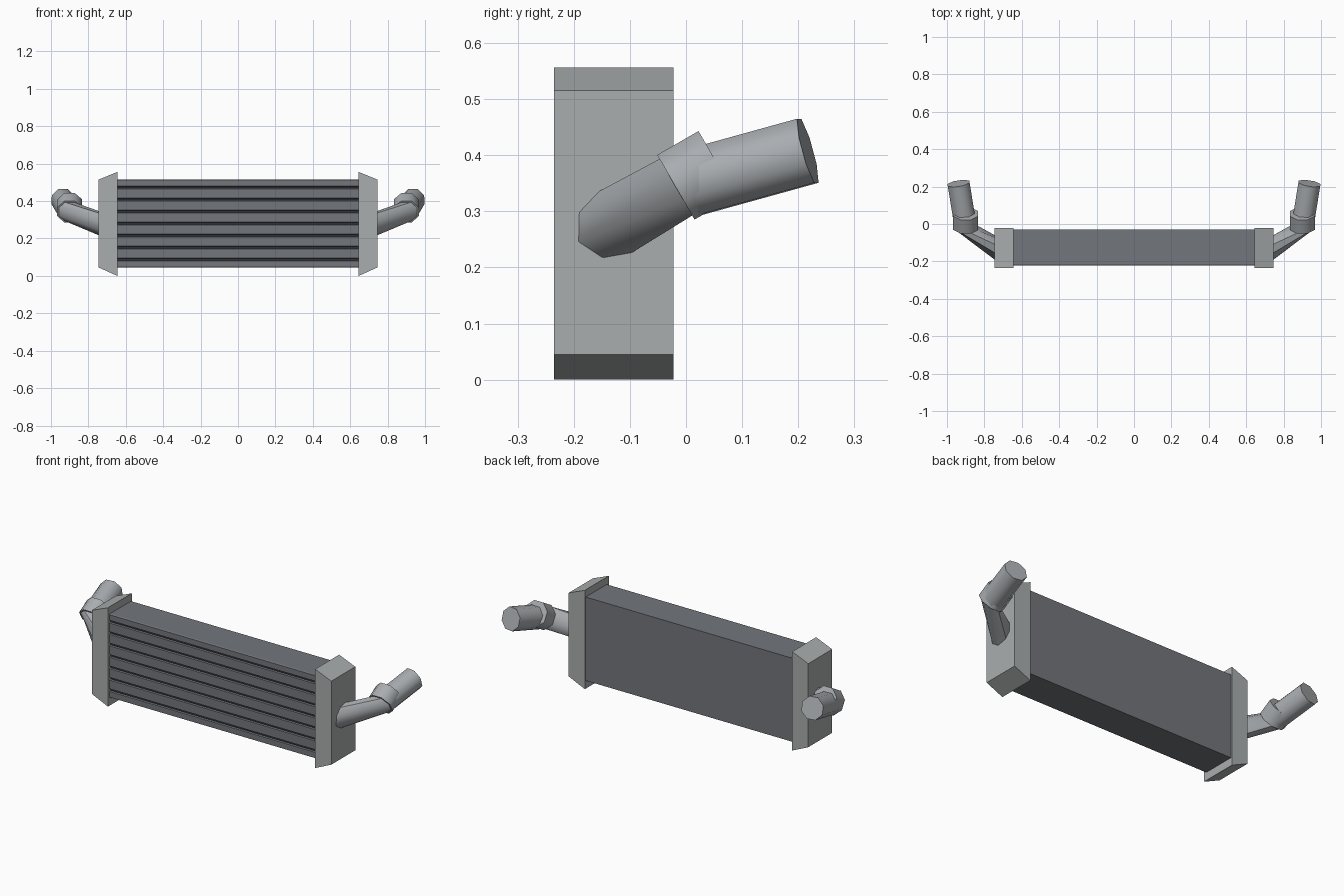
import bpy, bmesh, math
from mathutils import Vector

if "Cube" in bpy.data.objects:
    bpy.data.objects.remove(bpy.data.objects["Cube"])


def material(name, rgb):
    m = bpy.data.materials.new(name)
    m.use_nodes = True
    m.diffuse_color = (*rgb, 1)
    m.node_tree.nodes["Principled BSDF"].inputs["Base Color"].default_value = (*rgb, 1)
    return m


TANK = material("tank grey", (0.40, 0.42, 0.42))
CORE = material("core grey", (0.17, 0.18, 0.20))
GAP = material("gap dark", (0.03, 0.03, 0.04))
PIPE = material("pipe metal", (0.40, 0.42, 0.44))


def finish(bm, name, *mats):
    bmesh.ops.recalc_face_normals(bm, faces=bm.faces)
    me = bpy.data.meshes.new(name)
    bm.to_mesh(me)
    bm.free()
    ob = bpy.data.objects.new(name, me)
    bpy.context.collection.objects.link(ob)
    for m in mats:
        me.materials.append(m)
    return ob


def loft(name, rings, *mats):
    """Skin a list of equal rings of points and cap both ends."""
    bm = bmesh.new()
    rows = [[bm.verts.new(p) for p in ring] for ring in rings]
    n = len(rows[0])
    for a, b in zip(rows, rows[1:]):
        for i in range(n):
            j = (i + 1) % n
            bm.faces.new((a[i], a[j], b[j], b[i]))
    bm.faces.new(rows[0])
    bm.faces.new(rows[-1])
    return finish(bm, name, *mats)


def rect_x(x, y0, y1, z0, z1):
    return [(x, y0, z0), (x, y1, z0), (x, y1, z1), (x, y0, z1)]


def circle(center, axis, radius, sides=8):
    axis = Vector(axis).normalized()
    u = axis.cross(Vector((0, 0, 1))).normalized()
    v = u.cross(axis)
    angles = [math.tau * (i + 0.5) / sides for i in range(sides)]
    return [Vector(center) + radius * (u * math.cos(a) + v * math.sin(a)) for a in angles]


def smooth(ob):
    bpy.ops.object.select_all(action='DESELECT')
    ob.select_set(True)
    bpy.context.view_layer.objects.active = ob
    bpy.ops.object.shade_smooth_by_angle(angle=math.radians(50))


# Core block, dark on the front face behind the slats
HALF, BACK, FRONT, LOW, HIGH = 0.65, -0.03, -0.214, 0.045, 0.515
core = loft("core_block", [rect_x(s * HALF, FRONT, BACK, LOW, HIGH) for s in (-1, 1)], CORE, GAP)
for f in core.data.polygons:
    f.material_index = 1 if f.normal.y < -0.9 else 0

# Front slats with chamfered edges
pitch, gap, lip = 0.0642, 0.009, 0.003
for i in range(8):
    mid = 0.088 + pitch * (i - 0.5)
    z0 = LOW if i == 0 else mid - (pitch - gap) / 2
    z1 = HIGH if i == 7 else mid + (pitch - gap) / 2
    profile = [(FRONT, z0), (FRONT - 0.008, z0 + lip), (FRONT - 0.008, z1 - lip), (FRONT, z1)]
    loft(f"front_slat_{i + 1}", [[(s * HALF, y, z) for y, z in profile] for s in (-1, 1)], CORE)

# End tanks and elbow pipes, mirrored to both sides
for side, s in (("left", 1), ("right", -1)):
    loft(f"{side}_end_tank",
         [rect_x(s * 0.645, -0.235, -0.022, 0, 0.556),
          rect_x(s * 0.745, -0.235, -0.022, LOW, HIGH)], TANK)

    inlet = Vector((s * 0.70, -0.152, 0.266))
    joint = Vector((s * 0.90, -0.018, 0.343))
    mouth = Vector((s * 0.938, 0.217, 0.408))
    collar_axis = Vector((0, 0.866, 0.5))
    flow = mouth - joint

    smooth(loft(f"{side}_inner_pipe",
                [circle(inlet, joint - inlet, 0.063), circle(joint, collar_axis, 0.063)], PIPE))
    smooth(loft(f"{side}_pipe_collar",
                [circle(joint, collar_axis, 0.072),
                 circle(joint + collar_axis * 0.085, collar_axis, 0.072)], PIPE))
    smooth(loft(f"{side}_outer_pipe",
                [circle(joint + flow * 0.08, flow, 0.064), circle(mouth, flow, 0.064)], PIPE))
